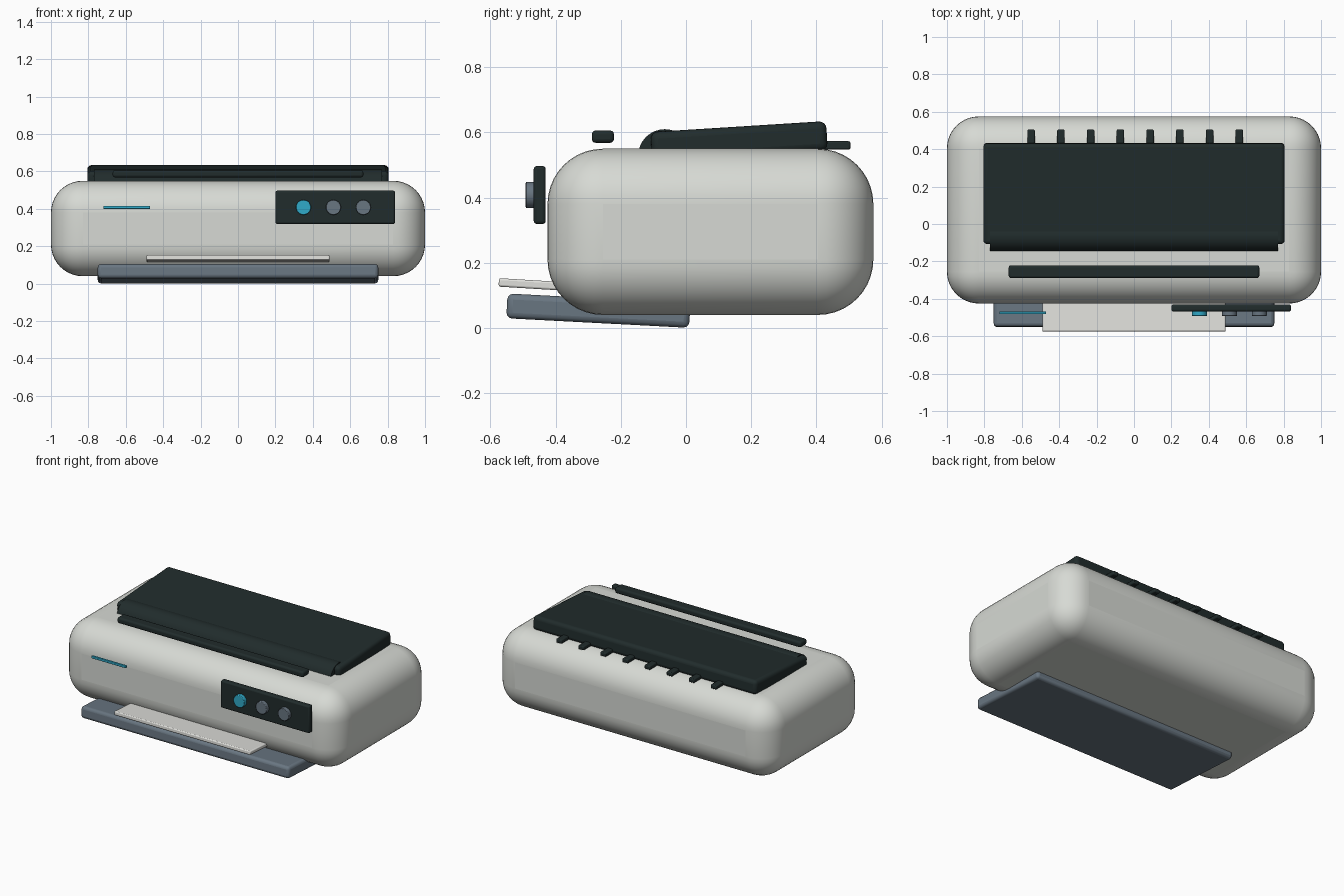
import bpy, math

cube = bpy.data.objects.get("Cube")
if cube:
    bpy.data.objects.remove(cube, do_unlink=True)


def material(name, rgb):
    m = bpy.data.materials.new(name)
    m.use_nodes = True
    col = (*rgb, 1)
    m.diffuse_color = col
    m.node_tree.nodes["Principled BSDF"].inputs["Base Color"].default_value = col
    return m


SHELL = material("warm light grey", (0.68, 0.70, 0.66))
DARK = material("dark green black", (0.015, 0.025, 0.025))
SLATE = material("slate grey", (0.14, 0.18, 0.22))
BLUE = material("cyan blue", (0.03, 0.40, 0.58))
PAPER = material("paper white", (0.74, 0.74, 0.71))


def finish(name, mat, bevel, segments):
    ob = bpy.context.object
    ob.name = ob.data.name = name
    ob.data.materials.append(mat)
    if bevel:
        mod = ob.modifiers.new("rounding", "BEVEL")
        mod.width, mod.segments = bevel, segments
        mod.limit_method = "ANGLE"
    bpy.ops.object.shade_smooth_by_angle(angle=math.radians(35))
    return ob


def box(name, centre, size, mat, bevel=0, segments=3, tilt=0):
    bpy.ops.mesh.primitive_cube_add(size=1, location=centre)
    ob = bpy.context.object
    ob.scale = size
    bpy.ops.object.transform_apply(location=False, rotation=False, scale=True)
    ob.rotation_euler.x = math.radians(tilt)
    return finish(name, mat, bevel, segments)


def cylinder(name, centre, radius, depth, mat, axis, bevel=0):
    turn = (math.pi / 2, 0, 0) if axis == "y" else (0, math.pi / 2, 0)
    bpy.ops.mesh.primitive_cylinder_add(vertices=32, radius=radius, depth=depth,
                                        location=centre, rotation=turn)
    return finish(name, mat, bevel, 2)


# Main shell
box("body", (0, 0.075, 0.295), (2, 1, 0.51), SHELL, 0.17, 10)

# Scanner lid with hinge roller, and the bar in front of it
box("lid", (0, 0.163, 0.573), (1.61, 0.54, 0.09), DARK, 0.022, 4, 3.6)
cylinder("lid_roller", (0, -0.065, 0.528), 0.082, 1.54, DARK, "x")
box("top_bar", (0, -0.255, 0.587), (1.34, 0.068, 0.038), DARK, 0.012)

# Rear vent ribs
for i in range(8):
    box(f"vent_rib_{i + 1}", (-0.55 + 0.159 * i, 0.455, 0.56),
        (0.04, 0.1, 0.026), DARK, 0.006, 2)

# Control panel and buttons
box("control_panel", (0.52, -0.449, 0.408), (0.64, 0.037, 0.178), DARK, 0.01)
for i, mat in enumerate((BLUE, SLATE, SLATE)):
    cylinder(f"button_{i + 1}", (0.35 + 0.16 * i, -0.475, 0.408),
             0.04, 0.034, mat, "y", 0.003)

# Status light
box("status_light", (-0.595, -0.475, 0.408), (0.25, 0.014, 0.016), BLUE, 0.003, 2)

# Output tray and sheet
box("output_tray", (0, -0.269, 0.053), (1.5, 0.562, 0.076), SLATE, 0.018, 3, -3)
box("paper_sheet", (0, -0.365, 0.127), (0.98, 0.42, 0.026), PAPER, 0.006, 2, -3.5)
